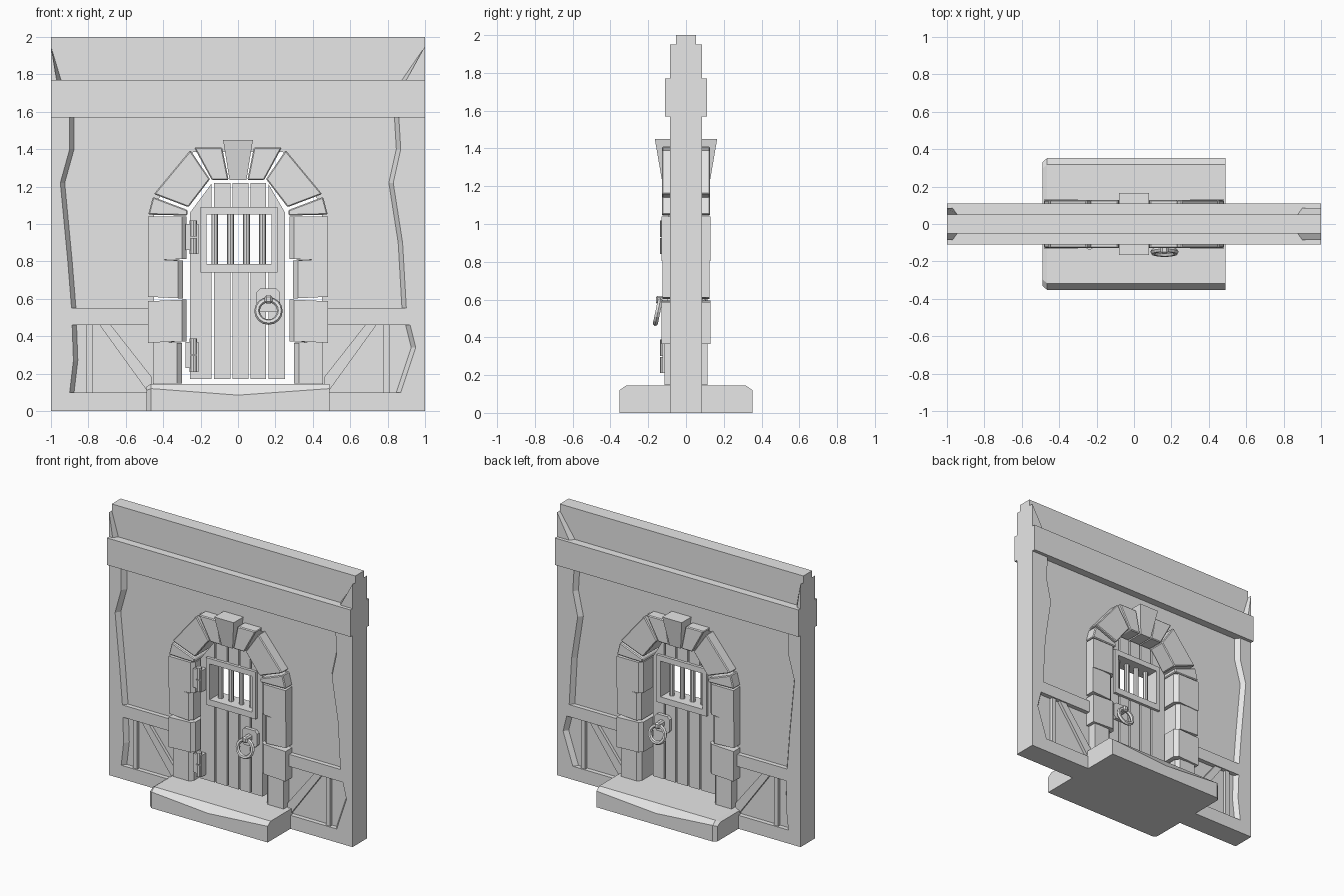
import bpy, bmesh, math
from mathutils import Vector, Matrix

old = bpy.data.objects.get("Cube")
if old:
    bpy.data.objects.remove(old, do_unlink=True)

grey = bpy.data.materials.new("plain_grey")
grey.use_nodes = True
grey.diffuse_color = (0.8, 0.8, 0.8, 1)
grey.node_tree.nodes["Principled BSDF"].inputs["Base Color"].default_value = (0.8, 0.8, 0.8, 1)


def finish(name, bm, bevel=0):
    bmesh.ops.recalc_face_normals(bm, faces=bm.faces[:])
    mesh = bpy.data.meshes.new(name)
    bm.to_mesh(mesh)
    bm.free()
    mesh.materials.append(grey)
    ob = bpy.data.objects.new(name, mesh)
    bpy.context.collection.objects.link(ob)
    if bevel:
        mod = ob.modifiers.new("chamfer", 'BEVEL')
        mod.width, mod.segments = bevel, 1
    return ob


def loft(name, loops, bevel=0):
    """Skin matching rings of 3D points and cap both ends."""
    bm = bmesh.new()
    rings = [[bm.verts.new(p) for p in loop] for loop in loops]
    n = len(rings[0])
    for a, b in zip(rings, rings[1:]):
        for i in range(n):
            j = (i + 1) % n
            bm.faces.new((a[i], a[j], b[j], b[i]))
    bm.faces.new(rings[0])
    bm.faces.new(rings[-1])
    return finish(name, bm, bevel)


def prism(name, pts, y0, y1, bevel=0):
    """Extrude an XZ outline along y."""
    return loft(name, [[(x, y, z) for x, z in pts] for y in (y0, y1)], bevel)


def box(name, x0, x1, y0, y1, z0, z1, bevel=0):
    return prism(name, [(x0, z0), (x1, z0), (x1, z1), (x0, z1)], y0, y1, bevel)


def rod(name, x, y, z0, z1, r, sides=8):
    bm = bmesh.new()
    bmesh.ops.create_cone(bm, cap_ends=True, segments=sides, radius1=r, radius2=r, depth=z1 - z0,
                          matrix=Matrix.Translation((x, y, (z0 + z1) / 2)))
    return finish(name, bm)


def ring(name, centre, r, tube, rot, segs=16, sides=6):
    """Torus lying around the z axis, then turned by rot."""
    bm = bmesh.new()
    grid = []
    for i in range(segs):
        a = math.tau * i / segs
        row = []
        for j in range(sides):
            b = math.tau * j / sides
            d = r + tube * math.cos(b)
            p = rot @ Vector((d * math.cos(a), d * math.sin(a), tube * math.sin(b)))
            row.append(bm.verts.new(p + Vector(centre)))
        grid.append(row)
    for i in range(segs):
        for j in range(sides):
            k, m = (i + 1) % segs, (j + 1) % sides
            bm.faces.new((grid[i][j], grid[k][j], grid[k][m], grid[i][m]))
    return finish(name, bm)


# plaster wall with an arched opening
arch = [(-0.45, 0), (-0.45, 1.1), (-0.24, 1.385), (0.24, 1.385), (0.45, 1.1), (0.45, 0)]
prism("plaster_wall", [(-1, 0)] + arch + [(1, 0), (1, 2), (-1, 2)], -0.052, 0.052)

# crooked corner posts with slanted inner sides
posts = {
    "right_post": (-1, [(0.9, 0), (0.9, 0.1), (0.88, 0.27), (0.89, 0.55), (0.91, 0.8), (0.95, 1.22),
                        (0.9, 1.4), (0.9, 1.57), (0.97, 1.77), (1, 1.95)]),
    "left_post": (1, [(0.87, 0), (0.87, 0.1), (0.95, 0.34), (0.92, 0.46), (0.9, 0.55), (0.88, 0.9),
                      (0.83, 1.22), (0.87, 1.4), (0.86, 1.57), (0.9, 1.77), (1, 1.95)]),
}
for name, (side, edge) in posts.items():
    loops = []
    for y, inset in ((-0.085, 0), (-0.05, 0.025), (0.05, 0.025), (0.085, 0)):
        loop = [(side * (x - inset), y, z) for x, z in edge[:-1]]
        loop += [(side * (edge[-1][0] - 0.001), y, edge[-1][1]), (side, y, 1.95), (side, y, 0)]
        loops.append(loop)
    loft(name, loops)

# horizontal timbers, studs and braces
box("top_beam", -1, 1, -0.11, 0.11, 1.57, 1.77)
for side, tag in ((-1, "right"), (1, "left")):
    def timber(name, pts, d=0.085):
        prism(f"{tag}_{name}", [(side * x, z) for x, z in pts], -d, d)
    timber("sill_beam", [(0.44, 0), (1, 0), (1, 0.1), (0.44, 0.1)])
    timber("middle_beam", [(0.44, 0.46), (0.95, 0.46), (0.95, 0.55), (0.44, 0.55)])
    timber("stud", [(0.775, 0.1), (0.81, 0.1), (0.81, 0.46), (0.775, 0.46)], 0.075)
    timber("brace", [(0.46, 0.1), (0.48, 0.1), (0.74, 0.46), (0.68, 0.46), (0.46, 0.18)], 0.075)

# door step, worn in the middle of both long edges
loops = []
for x, half, top, lip in ((-0.49, 0.33, 0.13, 0.11), (-0.465, 0.352, 0.145, 0.12),
                          (0, 0.352, 0.145, 0.085), (0.49, 0.352, 0.145, 0.12)):
    loops.append([(x, -half, 0), (x, -half, lip), (x, -half + 0.035, top),
                  (x, half - 0.035, top), (x, half, lip), (x, half, 0)])
loft("door_step", loops)

# jamb stones, chamfered toward the opening
levels = [0.145, 0.37, 0.6, 0.81, 1.045]
sizes = [(0.455, 0.3, 0.115), (0.48, 0.275, 0.13), (0.48, 0.295, 0.125), (0.48, 0.275, 0.13)]
for side, tag in ((-1, "right"), (1, "left")):
    for i, (outer, inner, d) in enumerate(sizes):
        c = 0.025
        plan = [(outer, -d), (inner + c, -d), (inner, c - d), (inner, d - c), (inner + c, d), (outer, d)]
        tilt = 0.008 * (-1) ** i
        loops = [[(side * x, y, z + (tilt if x == outer and 0 < k + i < 4 else 0)) for x, y in plan]
                 for k, z in ((0, levels[i] + 0.003), (1, levels[i + 1] - 0.005))]
        loft(f"{tag}_jamb_stone_{i + 1}", loops)

# arch stones
stones = [[(0.48, 1.05), (0.455, 1.145), (0.27, 1.075), (0.27, 1.045)],
          [(0.45, 1.16), (0.255, 1.395), (0.15, 1.24), (0.265, 1.09)],
          [(0.235, 1.41), (0.085, 1.41), (0.05, 1.235), (0.14, 1.235)]]
for side, tag in ((-1, "right"), (1, "left")):
    for i, pts in enumerate(stones):
        prism(f"{tag}_arch_stone_{i + 1}", [(side * x, z) for x, z in pts], -0.128, 0.128, 0.006)
key = [(-0.08, 1.45, 0.165), (0.08, 1.45, 0.165), (0.045, 1.235, 0.128), (-0.045, 1.235, 0.128)]
loft("keystone", [[(x, s * d, z) for x, z, d in key] for s in (-1, 1)])

# door planks around the window hole
front, back = -0.072, 0.025
for o, i, n, tag in ((-0.257, -0.142, -0.19, "right"), (0.252, 0.162, 0.195, "left")):
    prism(f"{tag}_outer_plank",
          [(o, 0.17), (i, 0.17), (i, 0.76), (n, 0.76), (n, 1.07), (i, 1.07), (i, 1.215), (o, 1.06)],
          front, back)
for i, (x0, x1) in enumerate(((-0.129, -0.041), (-0.029, 0.055), (0.067, 0.15))):
    box(f"lower_plank_{i + 1}", x0, x1, front, back, 0.17, 0.76)
    box(f"upper_plank_{i + 1}", x0, x1, front, back, 1.07, 1.22)

# window frame and bars
f0, f1 = front - 0.02, back + 0.02
box("window_frame_bottom", -0.2, 0.21, f0, f1, 0.74, 0.785)
box("window_frame_top", -0.2, 0.21, f0, f1, 1.05, 1.09)
box("window_frame_right", -0.2, -0.168, f0, f1, 0.785, 1.05)
box("window_frame_left", 0.178, 0.21, f0, f1, 0.785, 1.05)
for i in range(4):
    rod(f"window_bar_{i + 1}", -0.125 + 0.0855 * i, (front + back) / 2, 0.78, 1.055, 0.018)

# hinges
for i, z in enumerate((0.21, 0.84)):
    box(f"hinge_{i + 1}_jamb_plate", -0.28, -0.24, -0.125, -0.105, z + 0.02, z + 0.16)
    box(f"hinge_{i + 1}_door_plate", -0.24, -0.212, -0.125, front, z, z + 0.16)
    for k in (0, 1):
        rod(f"hinge_{i + 1}_barrel_{k + 1}", -0.238, -0.118, z + 0.092 * k, z + 0.086 + 0.092 * k, 0.02)

# ring handles on both faces
plate = [(0.1, 0.55), (0.12, 0.53), (0.205, 0.53), (0.225, 0.55),
         (0.225, 0.635), (0.205, 0.655), (0.12, 0.655), (0.1, 0.635)]
for face, s, tag in ((front, -1, "front"), (back, 1, "back")):
    prism(f"{tag}_handle_plate", plate, face, face + s * 0.025)
    box(f"{tag}_handle_bracket", 0.142, 0.184, *sorted((face, face + s * 0.088)), 0.575, 0.62, 0.01)
    ring(f"{tag}_handle_ring", (0.163, face + s * 0.077, 0.535), 0.061, 0.015,
         Matrix.Rotation(math.radians(90 - s * -12), 3, 'X'))
